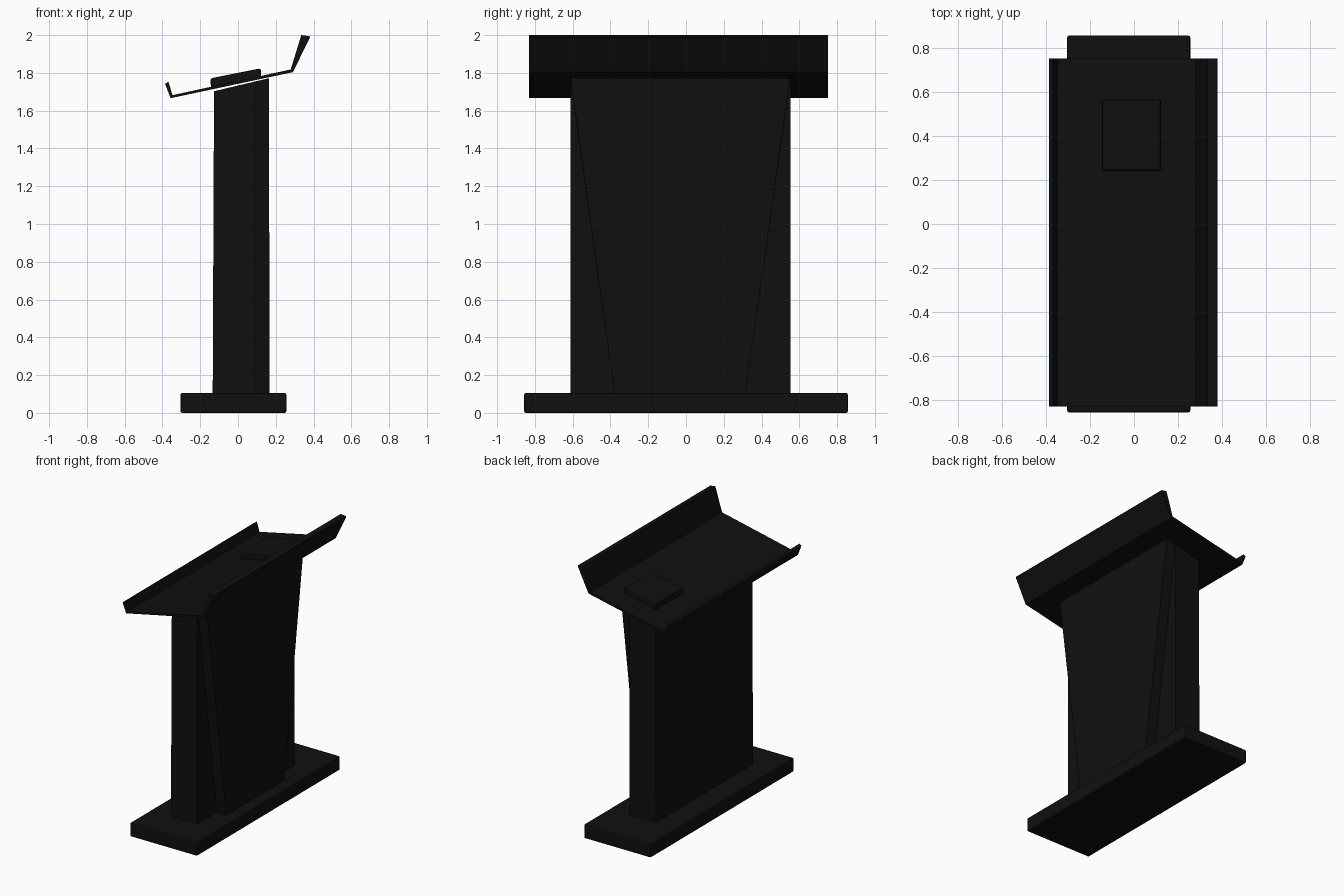
import bpy, bmesh

if "Cube" in bpy.data.objects:
    bpy.data.objects.remove(bpy.data.objects["Cube"])

black = bpy.data.materials.new("black_paint")
black.diffuse_color = (0.005, 0.005, 0.005, 1)
black.use_nodes = True
black.node_tree.nodes["Principled BSDF"].inputs["Base Color"].default_value = black.diffuse_color


def prism(name, profile, y_low, y_high, bevel=0.0):
    """Extrude an (x, z) profile along y; y ends may be functions of z."""
    def at(y, z):
        return y(z) if callable(y) else y
    bm = bmesh.new()
    a = [bm.verts.new((x, at(y_low, z), z)) for x, z in profile]
    b = [bm.verts.new((x, at(y_high, z), z)) for x, z in profile]
    bm.faces.new(a)
    bm.faces.new(b[::-1])
    n = len(profile)
    for i in range(n):
        j = (i + 1) % n
        bm.faces.new((a[j], a[i], b[i], b[j]))
    bmesh.ops.recalc_face_normals(bm, faces=bm.faces)
    mesh = bpy.data.meshes.new(name)
    bm.to_mesh(mesh)
    bm.free()
    mesh.materials.append(black)
    obj = bpy.data.objects.new(name, mesh)
    bpy.context.collection.objects.link(obj)
    if bevel:
        mod = obj.modifiers.new("bevel", "BEVEL")
        mod.width = bevel
        mod.segments = 2
    return obj


def top_z(x):
    """Sloping top of the column."""
    return 1.733 + 0.237 * x


# floor plate
prism("base", [(-0.304, 0), (0.256, 0), (0.256, 0.105), (-0.304, 0.105)],
      -0.857, 0.857, 0.008)

# upright body with slanted top
prism("column", [(-0.134, 0.1), (0.087, 0.1), (0.087, top_z(0.087)),
                 (-0.127, top_z(-0.127))], -0.611, 0.552)

# tapering panel on the audience side
def flare(bottom, top):
    return lambda z: bottom + (top - bottom) * min((z - 0.1) / 1.66, 1)


prism("tapered_panel", [(0.087, 0.1), (0.168, 0.1), (0.163, top_z(0.163)),
                        (0.087, top_z(0.087))],
      flare(-0.378, -0.611), flare(0.315, 0.552))

# folded reading tray with low and high lips
prism("reading_tray", [(-0.357, 1.666), (0.291, 1.804), (0.381, 1.988),
                       (0.378, 1.994), (0.335, 2.0), (0.279, 1.818),
                       (-0.347, 1.682), (-0.368, 1.753), (-0.386, 1.742)],
      -0.83, 0.752)

# small raised block on the tray
prism("tray_block", [(-0.143, 1.715), (0.124, 1.772), (0.12, 1.824),
                     (-0.146, 1.771)], 0.242, 0.567, 0.01)
